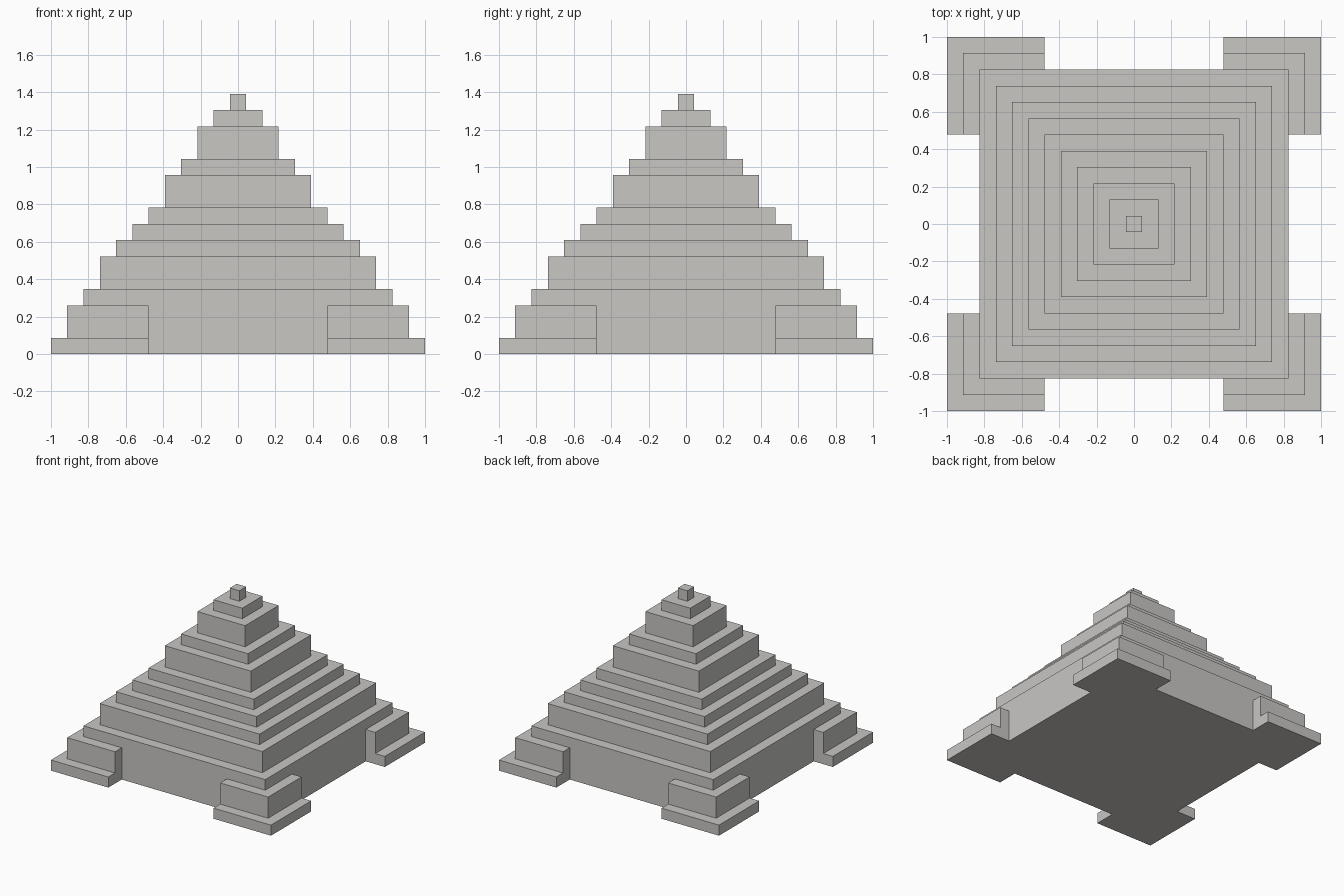
import bpy, bmesh

if "Cube" in bpy.data.objects:
    bpy.data.objects.remove(bpy.data.objects["Cube"])

U = 2 / 23  # one block of the modelling grid

stone = bpy.data.materials.new("grey_stone")
stone.diffuse_color = (0.58, 0.57, 0.55, 1)
stone.use_nodes = True
stone.node_tree.nodes["Principled BSDF"].inputs["Base Color"].default_value = stone.diffuse_color


def finish(name, bm):
    bmesh.ops.recalc_face_normals(bm, faces=bm.faces)
    bmesh.ops.scale(bm, vec=(U, U, U), verts=bm.verts)
    mesh = bpy.data.meshes.new(name)
    bm.to_mesh(mesh)
    bm.free()
    mesh.materials.append(stone)
    obj = bpy.data.objects.new(name, mesh)
    bpy.context.collection.objects.link(obj)


# Stepped pyramid: one closed skin through square rings, tread by tread
tier_tops = [4, 6, 7, 8, 9, 11, 12, 14, 15, 16]
bm = bmesh.new()
rings, z = [], 0
for i, top in enumerate(tier_tops):
    h = 9.5 - i
    for level in (z, top):
        rings.append([bm.verts.new((x * h, y * h, level))
                      for x, y in ((-1, -1), (1, -1), (1, 1), (-1, 1))])
    z = top
for a, b in zip(rings, rings[1:]):
    for k in range(4):
        n = (k + 1) % 4
        bm.faces.new((a[k], a[n], b[n], b[k]))
bm.faces.new(rings[0])
bm.faces.new(rings[-1])
finish("stepped_pyramid", bm)


# L-shaped corner footings wrapped around the four base corners
def corner_footing(name, sx, sy, outer, z0, z1):
    plan = ((5.5, 9.5), (5.5, outer), (outer, outer),
            (outer, 5.5), (9.5, 5.5), (9.5, 9.5))
    bm = bmesh.new()
    face = bm.faces.new([bm.verts.new((x * sx, y * sy, z0)) for x, y in plan])
    ext = bmesh.ops.extrude_face_region(bm, geom=[face], use_keep_orig=True)
    verts = [v for v in ext["geom"] if isinstance(v, bmesh.types.BMVert)]
    bmesh.ops.translate(bm, vec=(0, 0, z1 - z0), verts=verts)
    finish(name, bm)


for sy, depth in ((-1, "front"), (1, "back")):
    for sx, side in ((-1, "left"), (1, "right")):
        corner_footing(f"{depth}_{side}_lower_footing", sx, sy, 11.5, 0, 1)
        corner_footing(f"{depth}_{side}_upper_footing", sx, sy, 10.5, 1, 3)
